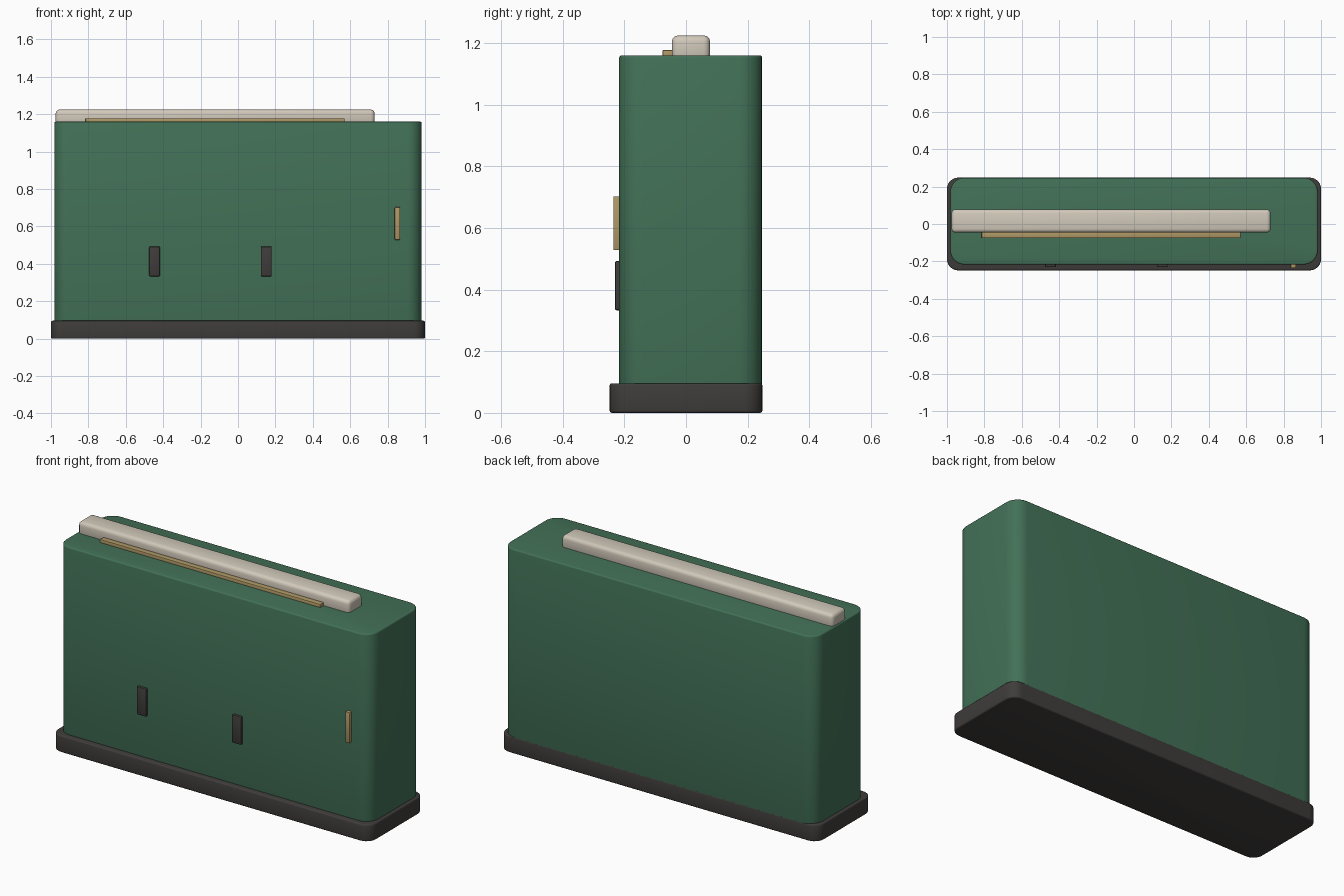
import bpy, bmesh, math

if "Cube" in bpy.data.objects:
    bpy.data.objects.remove(bpy.data.objects["Cube"])


def material(name, col):
    m = bpy.data.materials.new(name)
    m.diffuse_color = (*col, 1)
    m.use_nodes = True
    m.node_tree.nodes["Principled BSDF"].inputs["Base Color"].default_value = m.diffuse_color
    return m


green = material("green_enamel", (0.055, 0.165, 0.095))
dark = material("dark_rubber", (0.05, 0.046, 0.044))
cream = material("cream_plastic", (0.64, 0.58, 0.49))
brass = material("brass", (0.42, 0.31, 0.13))


def rounded_box(name, x, y, z, mat, corner=0.0, edge=0.0, csegs=6, esegs=3):
    """Box from axis ranges: vertical edges rounded by corner, the rest by edge."""
    bm = bmesh.new()
    bmesh.ops.create_cube(bm, size=1)
    for v in bm.verts:
        for i, (lo, hi) in enumerate((x, y, z)):
            v.co[i] = lo if v.co[i] < 0 else hi
    if corner:
        upright = [e for e in bm.edges
                   if abs(e.verts[0].co.z - e.verts[1].co.z) > 1e-4]
        bmesh.ops.bevel(bm, geom=upright, offset=corner, segments=csegs,
                        profile=0.5, affect='EDGES')
    if edge:
        if corner:
            rims = [e for e in bm.edges if e.calc_face_angle(0) > math.radians(60)]
        else:
            rims = bm.edges[:]
        bmesh.ops.bevel(bm, geom=rims, offset=edge, segments=esegs,
                        profile=0.5, affect='EDGES')
    bmesh.ops.recalc_face_normals(bm, faces=bm.faces[:])
    me = bpy.data.meshes.new(name)
    bm.to_mesh(me)
    bm.free()
    me.materials.append(mat)
    ob = bpy.data.objects.new(name, me)
    bpy.context.collection.objects.link(ob)
    bpy.ops.object.select_all(action='DESELECT')
    ob.select_set(True)
    bpy.context.view_layer.objects.active = ob
    bpy.ops.object.shade_smooth_by_angle(angle=math.radians(35))
    return ob


# Foot plate and main housing, flush at the back
rounded_box("base", (-1, 1), (-0.248, 0.248), (0, 0.096), dark, 0.06, 0.008)
rounded_box("body", (-0.982, 0.982), (-0.217, 0.247), (0.06, 1.16), green, 0.075, 0.008)

# Top bar and the thin trim strip in front of it
rounded_box("top_bar", (-0.975, 0.73), (-0.046, 0.078), (1.14, 1.225), cream, 0, 0.02)
rounded_box("top_trim", (-0.815, 0.57), (-0.076, -0.04), (1.15, 1.178), brass, 0, 0.004, esegs=2)

# Front tabs and the brass handle
for side, cx in (("left", -0.446), ("right", 0.151)):
    rounded_box(f"front_tab_{side}", (cx - 0.029, cx + 0.029), (-0.231, -0.2),
                (0.333, 0.493), dark, 0, 0.006, esegs=2)
rounded_box("handle", (0.838, 0.866), (-0.236, -0.2), (0.528, 0.703), brass, 0, 0.004, esegs=2)
